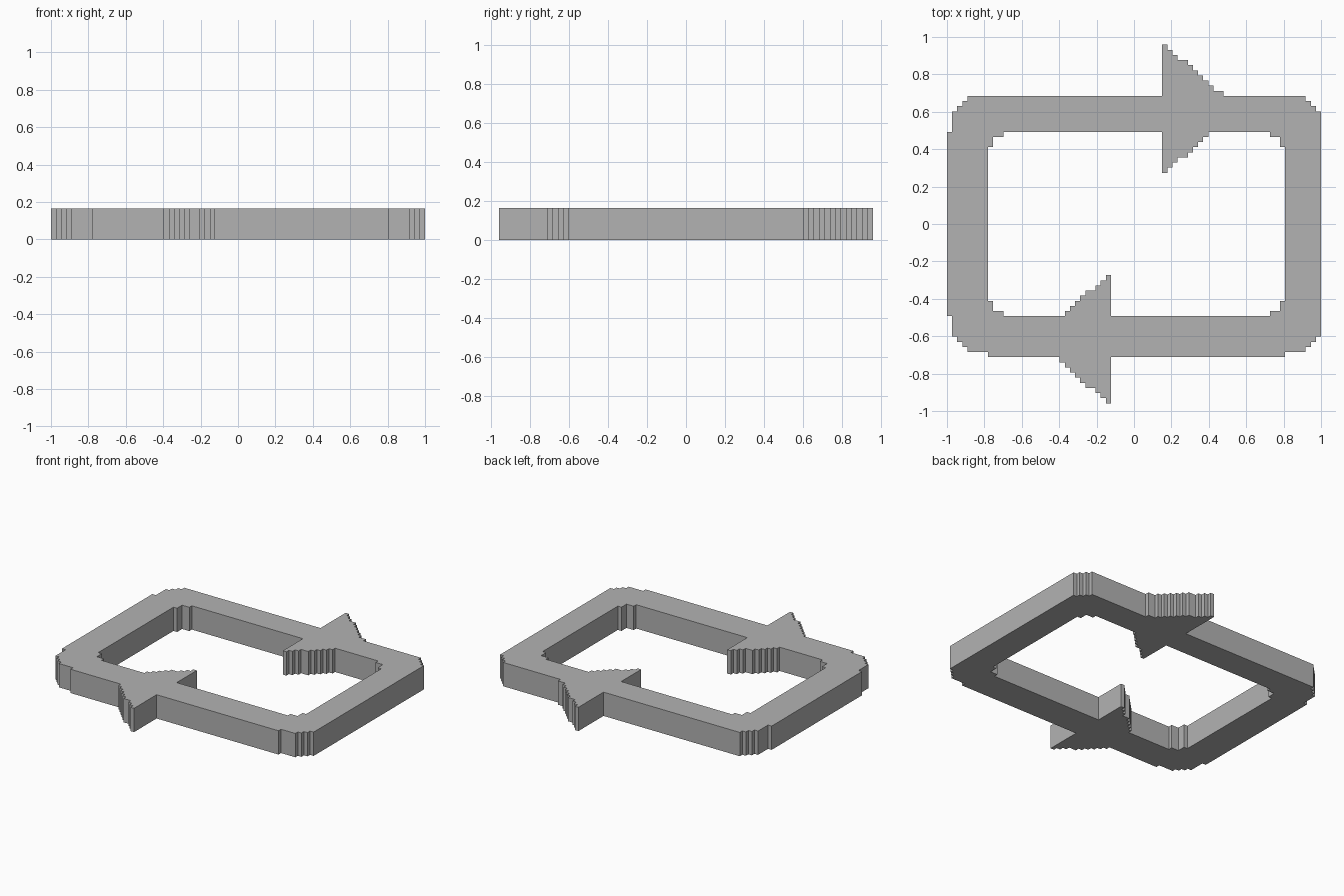
import bpy, bmesh

if "Cube" in bpy.data.objects:
    bpy.data.objects.remove(bpy.data.objects["Cube"])

CELL = 2 / 73            # size of one stair step
THICK = 6 * CELL
REACH = [1, 2, 3, 5, 6, 7, 8, 9, 10, 12]   # arrowhead width in each row from its tip


def arrow(x, y, sx, sy, rows):
    """Straight back edge to the tip, then the stepped slope back to the frame."""
    return [(x, y)] + [(x + sx * r, y + sy * (i + 1)) for i, r in enumerate(REACH[:rows])]


def stepped_loop(corners):
    """Closed outline that moves along x, then along y, for each corner."""
    pts = []
    for i, (x, y) in enumerate(corners):
        pts += [(x, corners[i - 1][1]), (x, y)]
    return [((x - 36.5) * CELL, y * CELL) for x, y in pts]


# outer edge with the outward halves of both arrowheads
outer = stepped_loop(
    [(1, 22), (2, 23), (3, 24), (4, 25)]
    + arrow(42, 35, 1, -1, 10)
    + [(70, 24), (71, 23), (72, 22), (73, -22), (72, -23), (71, -24), (70, -25), (66, -26)]
    + arrow(32, -35, -1, 1, 9)
    + [(8, -25), (4, -24), (3, -23), (2, -22), (1, -18), (0, 18)])

# inner edge with the inward halves
inner = stepped_loop(
    [(9, 17), (11, 18)]
    + arrow(42, 10, 1, 1, 8)
    + [(63, 17), (65, 15), (66, -15), (65, -17), (63, -18)]
    + arrow(32, -10, -1, -1, 8)
    + [(11, -17), (9, -15), (8, 15)])

# fill between the two outlines and extrude upward
bm = bmesh.new()
edges = []
for loop in (outer, inner):
    vs = [bm.verts.new((x, y, 0)) for x, y in loop]
    edges += [bm.edges.new((vs[i - 1], vs[i])) for i in range(len(vs))]
bmesh.ops.triangle_fill(bm, use_beauty=True, use_dissolve=False, edges=edges, normal=(0, 0, 1))
ext = bmesh.ops.extrude_face_region(bm, geom=bm.faces[:], use_keep_orig=True)
bmesh.ops.translate(bm, vec=(0, 0, THICK),
                    verts=[g for g in ext["geom"] if isinstance(g, bmesh.types.BMVert)])
bmesh.ops.recalc_face_normals(bm, faces=bm.faces[:])

mesh = bpy.data.meshes.new("arrow_loop")
bm.to_mesh(mesh)
bm.free()

grey = bpy.data.materials.new("grey")
grey.diffuse_color = (0.45, 0.45, 0.45, 1)
grey.use_nodes = True
grey.node_tree.nodes["Principled BSDF"].inputs["Base Color"].default_value = grey.diffuse_color
mesh.materials.append(grey)
bpy.context.collection.objects.link(bpy.data.objects.new("arrow_loop", mesh))
